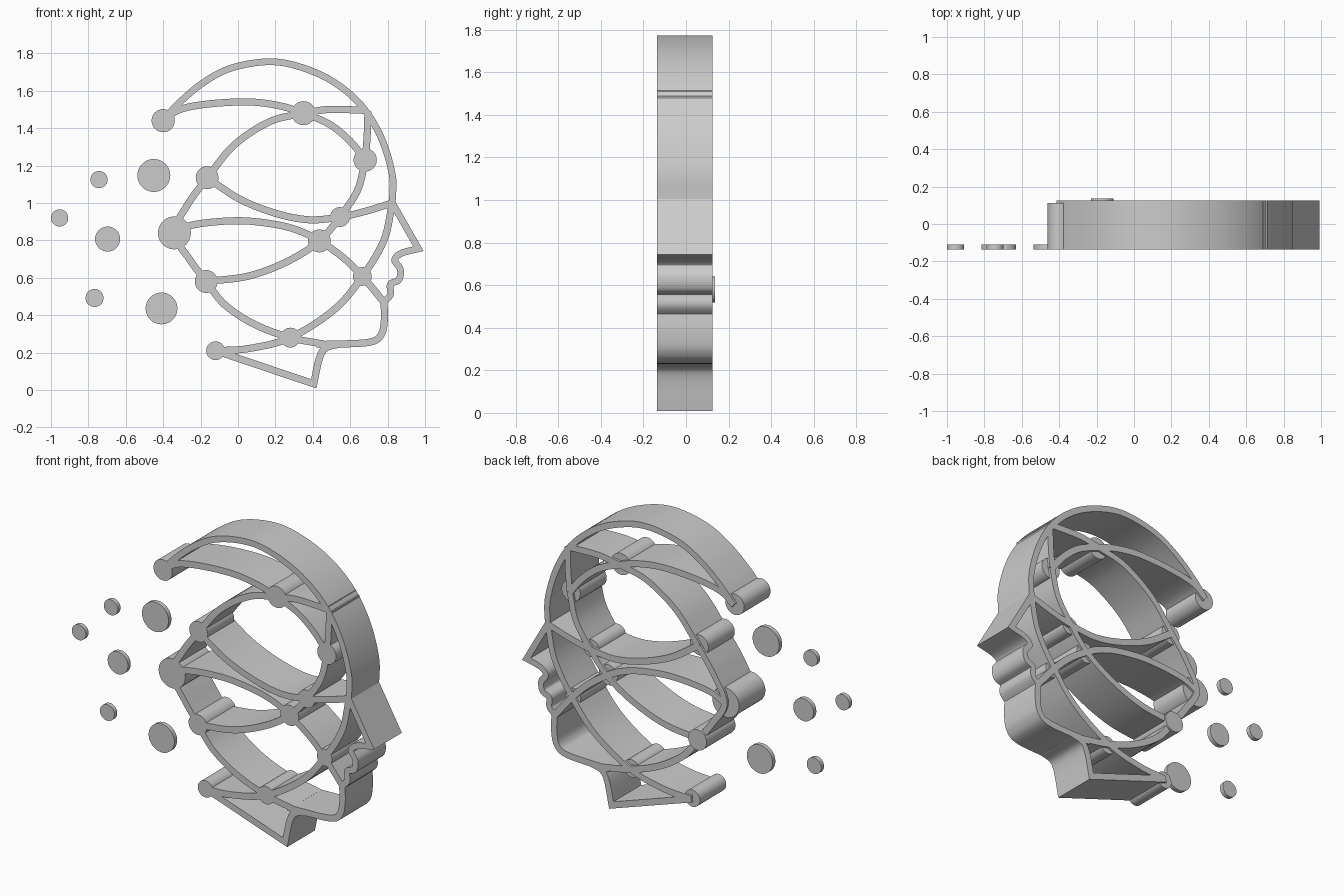
import bpy, bmesh
from math import radians
from mathutils import Vector, Matrix

if "Cube" in bpy.data.objects:
    bpy.data.objects.remove(bpy.data.objects["Cube"])

grey = bpy.data.materials.new("light_grey")
grey.use_nodes = True
grey.diffuse_color = (0.6, 0.6, 0.6, 1)
grey.node_tree.nodes["Principled BSDF"].inputs["Base Color"].default_value = (0.6, 0.6, 0.6, 1)

FRONT, BACK = -0.136, 0.125


def finish(bm, name):
    bmesh.ops.recalc_face_normals(bm, faces=bm.faces)
    mesh = bpy.data.meshes.new(name)
    bm.to_mesh(mesh)
    bm.free()
    mesh.materials.append(grey)
    ob = bpy.data.objects.new(name, mesh)
    bpy.context.collection.objects.link(ob)
    bpy.ops.object.select_all(action='DESELECT')
    ob.select_set(True)
    bpy.context.view_layer.objects.active = ob
    bpy.ops.object.shade_smooth_by_angle(angle=radians(30))


def spline(points, steps=7):
    """Smooth path through the points."""
    p = [Vector(q) for q in points]
    if len(p) == 2:
        return p
    p = [2 * p[0] - p[1]] + p + [2 * p[-1] - p[-2]]
    path = []
    for a, b, c, d in zip(p, p[1:], p[2:], p[3:]):
        for i in range(steps):
            t = i / steps
            path.append(0.5 * (2 * b + (c - a) * t + (2 * a - 5 * b + 4 * c - d) * t * t
                               + (3 * b - a - 3 * c + d) * t ** 3))
    return path + [p[-2]]


def ribbon(name, *sections, width=0.038):
    """Deep band along smooth sections that meet in mitred corners."""
    path = []
    for s in sections:
        path += spline(s)[1 if path else 0:]
    bm = bmesh.new()
    rings = []
    for i, p in enumerate(path):
        d0 = (p - path[i - 1]).normalized() if i else (path[1] - p).normalized()
        d1 = (path[i + 1] - p).normalized() if i + 1 < len(path) else d0
        t = (d0 + d1).normalized()
        n = Vector((-t.y, t.x)) * (width / 2 / max(t.dot(d1), 0.35))
        rings.append([bm.verts.new((q.x, y, q.y)) for q, y in
                      ((p + n, FRONT), (p - n, FRONT), (p - n, BACK), (p + n, BACK))])
    for r, s in zip(rings, rings[1:]):
        for k in range(4):
            bm.faces.new((r[k], r[k - 1], s[k - 1], s[k]))
    bm.faces.new(rings[0])
    bm.faces.new(rings[-1])
    finish(bm, name)


def disc(name, x, z, r, y0, y1):
    bm = bmesh.new()
    place = Matrix.Translation((x, (y0 + y1) / 2, z)) @ Matrix.Rotation(radians(90), 4, 'X')
    bmesh.ops.create_cone(bm, cap_ends=True, segments=40, radius1=r, radius2=r,
                          depth=y1 - y0, matrix=place)
    finish(bm, name)


# Joints of the network
crown_end, top, brow = (-.40, 1.44), (.35, 1.48), (.68, 1.23)
upper_back, back, lower_back = (-.165, 1.135), (-.34, .84), (-.17, .58)
upper_mid, lower_mid, cheek = (.545, .925), (.435, .797), (.665, .607)
throat, nape, bridge = (.28, .28), (-.12, .21), (.825, 1.0)
nose_tip, lip_end, chin_end = (.965, .755), (.78, .47), (.5, .245)

# Head outline
ribbon("skull_and_nose_bridge",
       [crown_end, (-.32, 1.53), (-.19, 1.64), (-.04, 1.72), (.16, 1.755), (.33, 1.728),
        (.51, 1.648), (.66, 1.52), (.765, 1.35), (.825, 1.15), bridge],
       [bridge, nose_tip],
       [nose_tip, (.875, .732), (.838, .695), (.868, .645), (.86, .59), (.815, .565),
        (.815, .51), lip_end], width=0.036)
ribbon("jaw", [lip_end, (.783, .38), (.765, .295), (.70, .255), chin_end, (.42, .245)])
ribbon("neck", [(.54, .245), (.47, .225), (.435, .17), (.405, .033)], [(.405, .033), nape])

# Curved struts inside the head
ribbon("crown_strut", [crown_end, (-.31, 1.50), (-.15, 1.53), (.06, 1.54), (.22, 1.52), top,
                       (.49, 1.42), (.60, 1.33), brow])
ribbon("forehead_strut", [top, (.49, 1.50), (.69, 1.495)])
ribbon("temple_strut", [(.695, 1.49), (.69, 1.35), brow])
ribbon("upper_arc", [upper_back, (-.02, 1.31), (.17, 1.435), top])
ribbon("eye_strut", [upper_back, (.01, 1.02), (.20, .945), (.38, .91), upper_mid,
                     (.68, .955), bridge])
ribbon("diagonal_arc", [brow, (.64, 1.07), upper_mid, lower_mid, (.27, .69), (.06, .61),
                        lower_back])
ribbon("middle_arc", [back, (-.23, .885), (0, .905), (.20, .885), (.33, .85), lower_mid,
                      (.56, .71), cheek, lip_end])
ribbon("face_arc", [bridge, (.78, .80), cheek, (.515, .43), throat, (.06, .222), nape])
ribbon("back_arc", [upper_back, (-.27, .99), back, (-.26, .70), lower_back])
ribbon("lower_arc", [lower_back, (-.07, .455), (.09, .35), throat, (.46, .245)])

# Round joints
joints = [(crown_end, .062), (top, .064), (brow, .062), (upper_back, .061), (back, .088),
          (upper_mid, .053), (lower_mid, .061), (lower_back, .061), (cheek, .050),
          (throat, .053), (nape, .050)]
for i, ((x, z), r) in enumerate(joints):
    end = 0.136 if (x, z) == lower_back else 0.112
    disc(f"joint_{i + 1}", x, z, r, FRONT, end)

# Loose discs behind the head
for i, (x, z, r) in enumerate([(-.45, 1.147, .088), (-.743, 1.125, .046), (-.954, .92, .046),
                               (-.697, .807, .067), (-.767, .492, .048), (-.409, .436, .085)]):
    disc(f"loose_disc_{i + 1}", x, z, r, FRONT, -0.11)
